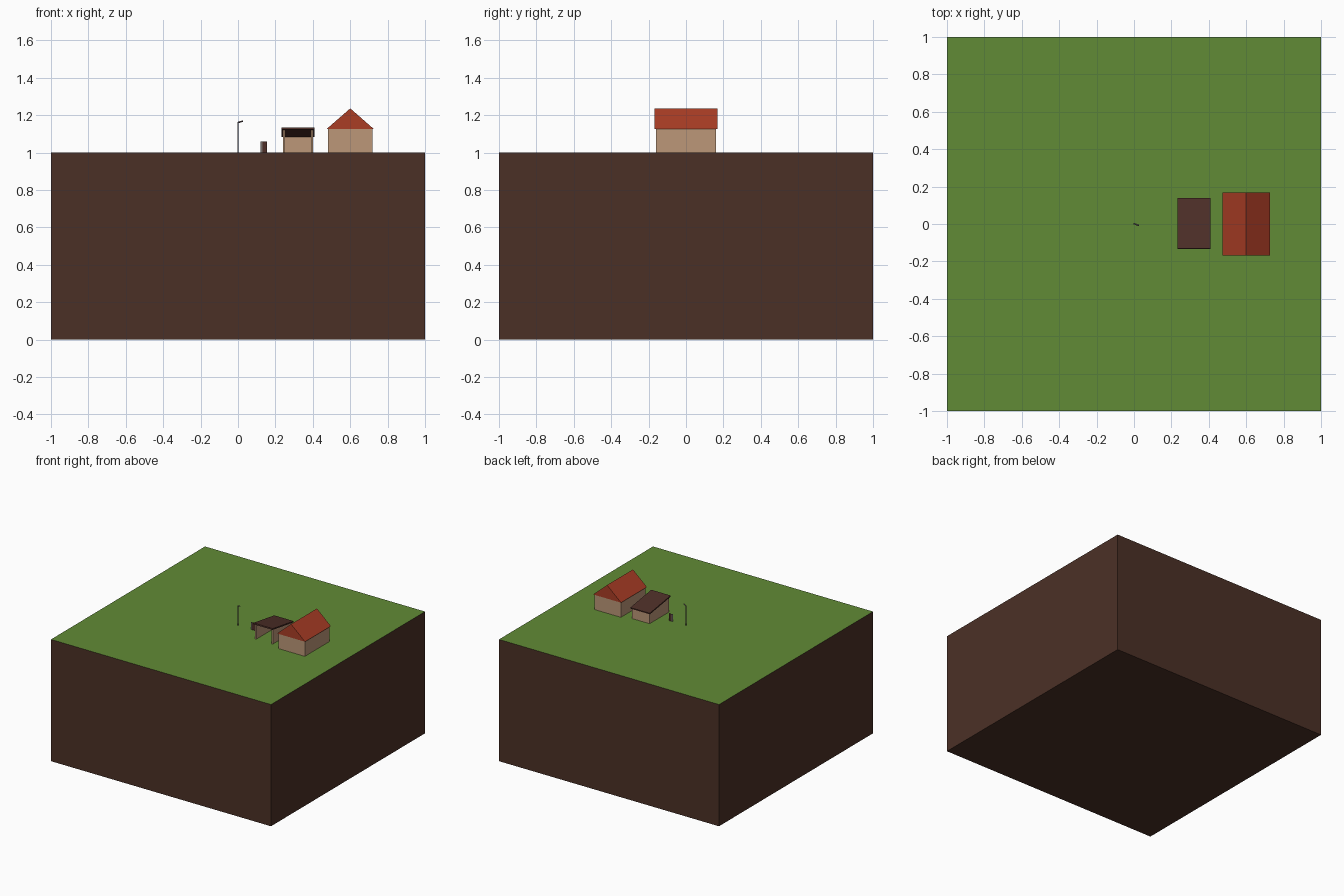
import bpy, bmesh, math
from mathutils import Vector

if "Cube" in bpy.data.objects:
    bpy.data.objects.remove(bpy.data.objects["Cube"])


def mat(name, r, g, b):
    m = bpy.data.materials.new(name)
    lin = [((c / 255 + 0.055) / 1.055) ** 2.4 for c in (r, g, b)]
    m.diffuse_color = (*lin, 1)
    m.use_nodes = True
    m.node_tree.nodes["Principled BSDF"].inputs["Base Color"].default_value = m.diffuse_color
    return m


GRASS = mat("grass green", 97, 139, 54)
SOIL = mat("soil brown", 75, 48, 38)
WALL = mat("wall tan", 188, 151, 120)
TILE = mat("roof red", 170, 61, 37)
TIMBER = mat("dark timber", 78, 47, 40)
METAL = mat("lamp grey", 112, 96, 98)
STONE = mat("sign grey", 120, 112, 108)


def prism(name, profile, axis, a, b, *mats):
    """Extrude a 2D profile from a to b along x (profile is y,z) or y (profile is x,z)."""
    def place(p, d):
        return (d, p[0], p[1]) if axis == "x" else (p[0], d, p[1])
    bm = bmesh.new()
    lo = [bm.verts.new(place(p, a)) for p in profile]
    hi = [bm.verts.new(place(p, b)) for p in profile]
    bm.faces.new(lo)
    bm.faces.new(hi[::-1])
    n = len(profile)
    for i in range(n):
        j = (i + 1) % n
        bm.faces.new((lo[i], hi[i], hi[j], lo[j]))
    bmesh.ops.recalc_face_normals(bm, faces=bm.faces)
    me = bpy.data.meshes.new(name)
    bm.to_mesh(me)
    bm.free()
    for m in mats:
        me.materials.append(m)
    ob = bpy.data.objects.new(name, me)
    bpy.context.collection.objects.link(ob)
    return ob


def box(name, x0, x1, y0, y1, z0, z1, *mats):
    return prism(name, [(x0, z0), (x1, z0), (x1, z1), (x0, z1)], "y", y0, y1, *mats)


def rod(name, p, q, r, m):
    p, q = Vector(p), Vector(q)
    bpy.ops.mesh.primitive_cylinder_add(vertices=8, radius=r, depth=(q - p).length,
                                        location=(p + q) / 2)
    ob = bpy.context.object
    ob.name = name
    ob.rotation_euler = (q - p).to_track_quat("Z", "Y").to_euler()
    ob.data.materials.append(m)


# Ground block: soil with a grass top face
ground = box("ground_block", -1, 1, -1, 1, 0, 1, SOIL, GRASS)
for f in ground.data.polygons:
    f.material_index = 1 if f.normal.z > 0.5 else 0

# House with solid gable roof
box("house_walls", 0.48, 0.72, -0.16, 0.16, 1, 1.125, WALL)
prism("house_roof", [(0.473, 1.125), (0.727, 1.125), (0.6, 1.236)], "y", -0.168, 0.168, TILE)

# Open-fronted shed: back wall, sloping side walls, tilted slab roof
box("shed_back_wall", 0.24, 0.40, 0.12, 0.13, 1, 1.083, WALL)
side = [(-0.12, 1), (0.13, 1), (0.13, 1.083), (-0.12, 1.122)]
prism("shed_left_wall", side, "x", 0.24, 0.25, WALL)
prism("shed_right_wall", side, "x", 0.39, 0.40, WALL)
prism("shed_roof", [(-0.134, 1.124), (0.138, 1.082), (0.14, 1.092), (-0.132, 1.134)],
      "x", 0.232, 0.408, TIMBER)

# Thin upright board beside the shed, with a grey edge strip
box("board", 0.13, 0.156, -0.001, 0.001, 1, 1.06, TIMBER)
box("board_edge", 0.119, 0.13, -0.001, 0.001, 1, 1.06, STONE)

# Lamp post with a short arm
rod("lamp_post", (0, 0, 1), (0, 0, 1.16), 0.004, METAL)
rod("lamp_arm", (-0.002, 0.003, 1.16), (0.025, -0.008, 1.168), 0.004, METAL)
